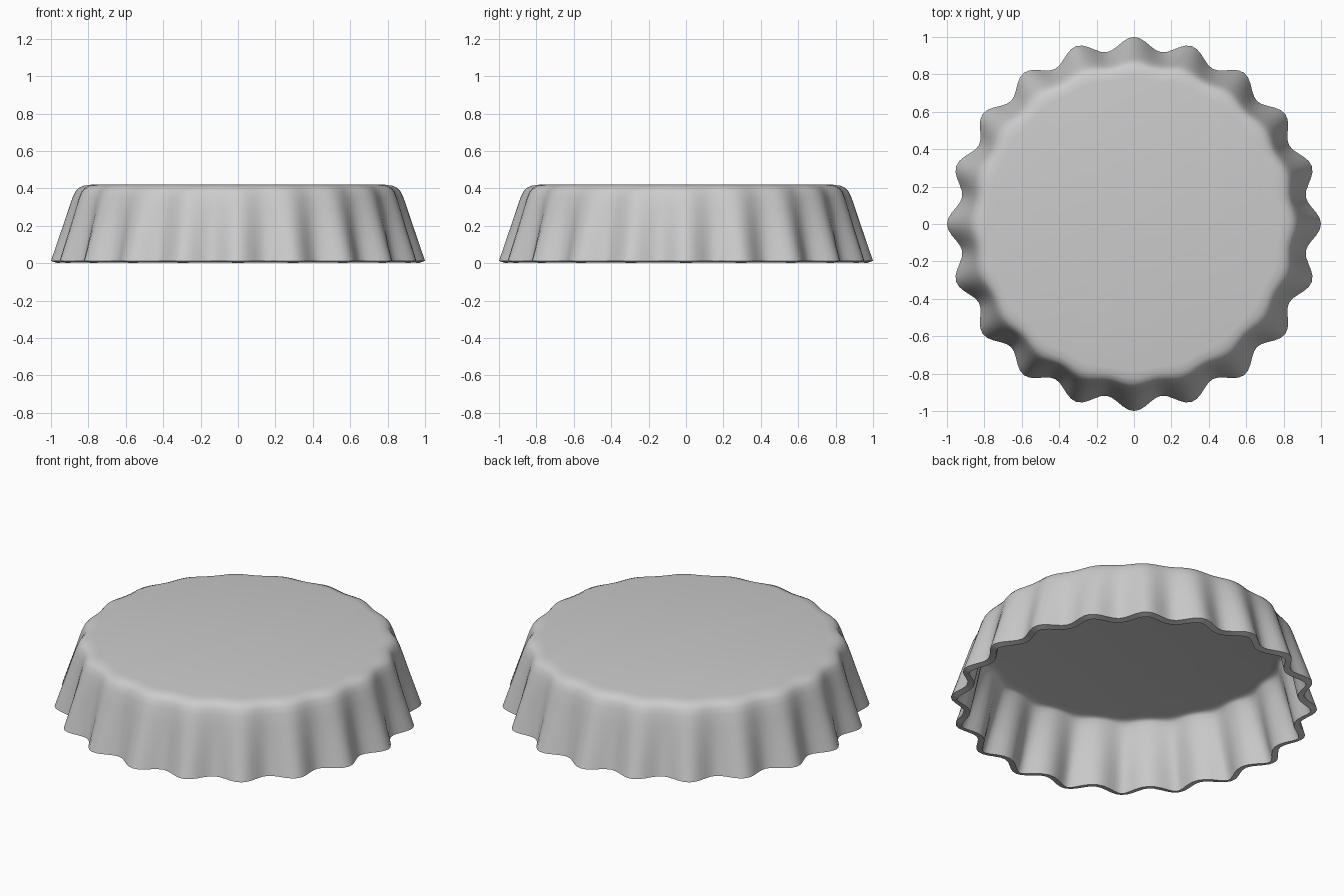
import bpy, bmesh, math

cube = bpy.data.objects.get("Cube")
if cube:
    bpy.data.objects.remove(cube, do_unlink=True)

FLUTES, STEPS = 20, 10
COUNT = FLUTES * STEPS

metal = bpy.data.materials.new("grey metal")
metal.use_nodes = True
grey = (0.6, 0.6, 0.6, 1)
metal.diffuse_color = grey
metal.node_tree.nodes["Principled BSDF"].inputs["Base Color"].default_value = grey

# Profile rings: height, radius on a ridge, radius in a groove
rings = [(0.012, 1.0, 0.93), (0.1, 0.97, 0.912), (0.2, 0.936, 0.892),
         (0.29, 0.906, 0.875), (0.35, 0.885, 0.861), (0.382, 0.87, 0.849),
         (0.402, 0.852, 0.835), (0.414, 0.825, 0.812), (0.42, 0.785, 0.775)]

# Fluted shell, closed by a flat top
bm = bmesh.new()
loops = []
for z, ridge, groove in rings:
    loop = []
    for i in range(COUNT):
        a = math.tau * i / COUNT
        wave = (1 + math.cos(a * FLUTES)) / 2
        r = groove + (ridge - groove) * wave
        loop.append(bm.verts.new((r * math.cos(a), r * math.sin(a), z)))
    loops.append(loop)
for low, high in zip(loops, loops[1:]):
    for i in range(COUNT):
        j = (i + 1) % COUNT
        bm.faces.new((low[i], low[j], high[j], high[i]))
bm.faces.new(loops[-1])
mesh = bpy.data.meshes.new("bottle_cap")
bm.to_mesh(mesh)
bm.free()
mesh.materials.append(metal)

cap = bpy.data.objects.new("bottle_cap", mesh)
bpy.context.collection.objects.link(cap)
bpy.context.view_layer.objects.active = cap
cap.select_set(True)

# Sheet thickness grows inwards
shell = cap.modifiers.new("sheet_thickness", "SOLIDIFY")
shell.thickness = 0.036
shell.offset = -1
bpy.ops.object.modifier_apply(modifier=shell.name)
bpy.ops.object.shade_smooth_by_angle(angle=math.radians(40))
